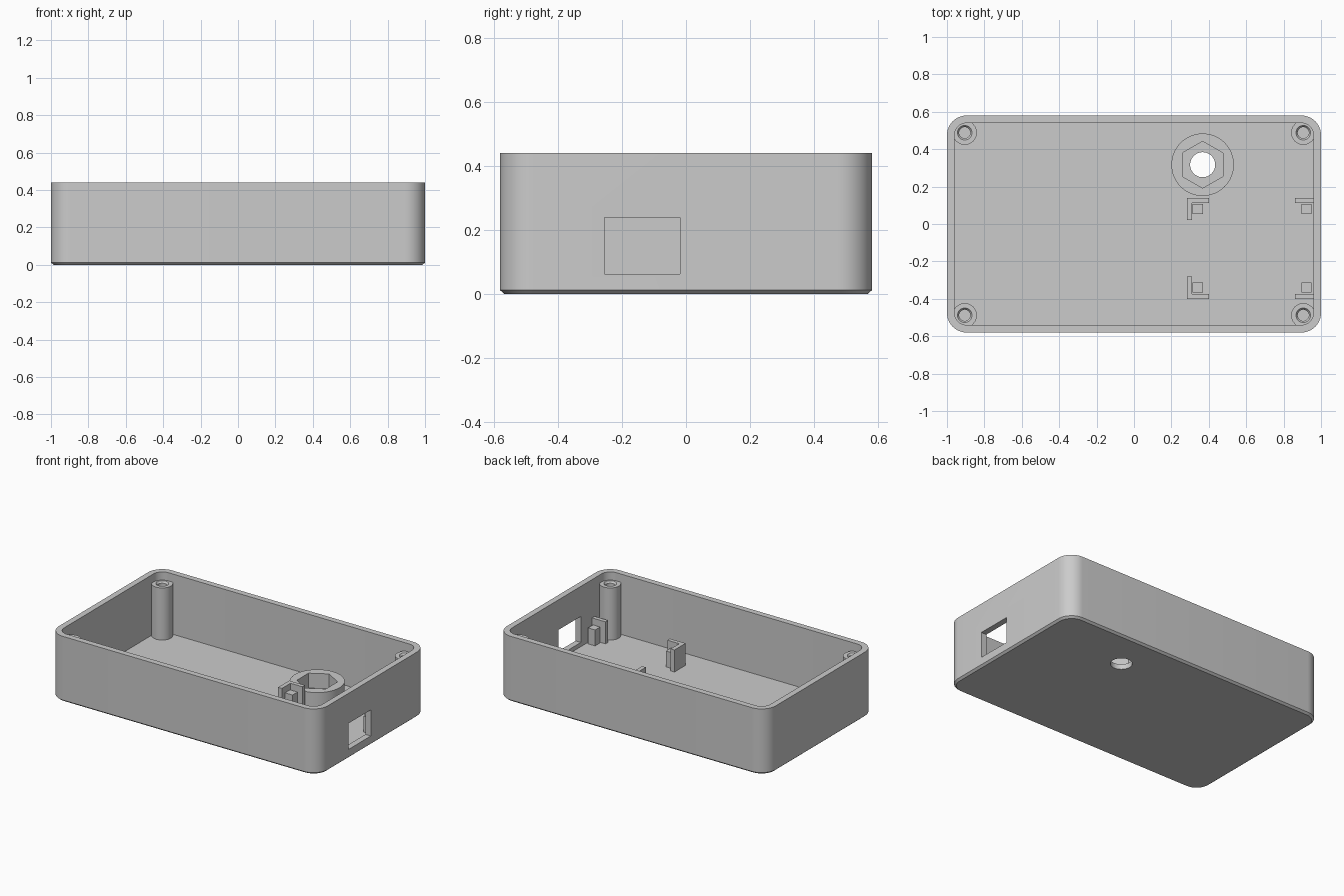
import bpy, bmesh
from math import cos, sin, pi, radians

cube = bpy.data.objects.get("Cube")
if cube:
    bpy.data.objects.remove(cube, do_unlink=True)

HALF_X, HALF_Y, HEIGHT = 1.0, 0.58, 0.44
WALL, FLOOR, CORNER = 0.04, 0.035, 0.105

grey = bpy.data.materials.new("plain grey")
grey.use_nodes = True
colour = (0.6, 0.6, 0.6, 1)
grey.diffuse_color = colour
grey.node_tree.nodes["Principled BSDF"].inputs["Base Color"].default_value = colour


def circle(x, y, r, z, n=48, turn=0):
    return [(x + r * cos(turn + 2 * pi * i / n), y + r * sin(turn + 2 * pi * i / n), z)
            for i in range(n)]


def rounded_rect(inset, z, steps=12):
    """Outline of the case, moved inwards by inset."""
    r = CORNER - inset
    points = []
    for q, (sx, sy) in enumerate([(1, 1), (-1, 1), (-1, -1), (1, -1)]):
        for i in range(steps + 1):
            a = (q + i / steps) * pi / 2
            points.append((sx * (HALF_X - CORNER) + r * cos(a),
                           sy * (HALF_Y - CORNER) + r * sin(a), z))
    return points


def loft(name, loops):
    """Closed solid skinned over loops with equal point counts."""
    bm = bmesh.new()
    rings = [[bm.verts.new(p) for p in loop] for loop in loops]
    for a, b in zip(rings, rings[1:]):
        for i in range(len(a)):
            j = (i + 1) % len(a)
            bm.faces.new((a[i], a[j], b[j], b[i]))
    bm.faces.new(rings[0][::-1])
    bm.faces.new(rings[-1])
    bmesh.ops.recalc_face_normals(bm, faces=bm.faces)
    mesh = bpy.data.meshes.new(name)
    bm.to_mesh(mesh)
    bm.free()
    mesh.materials.append(grey)
    obj = bpy.data.objects.new(name, mesh)
    bpy.context.collection.objects.link(obj)
    return obj


def box(name, x0, x1, y0, y1, z0, z1):
    return loft(name, [[(x0, y0, z), (x1, y0, z), (x1, y1, z), (x0, y1, z)] for z in (z0, z1)])


def cut(obj, cutter):
    """Subtract cutter from obj, then discard the cutter."""
    cutter.hide_render = True
    mod = obj.modifiers.new("cut", 'BOOLEAN')
    mod.operation, mod.solver, mod.object = 'DIFFERENCE', 'EXACT', cutter
    bpy.context.view_layer.update()
    graph = bpy.context.evaluated_depsgraph_get()
    mesh = bpy.data.meshes.new_from_object(obj.evaluated_get(graph))
    obj.modifiers.clear()
    obj.data = mesh
    bpy.data.objects.remove(cutter, do_unlink=True)


def smooth(obj):
    bpy.ops.object.select_all(action='DESELECT')
    obj.select_set(True)
    bpy.context.view_layer.objects.active = obj
    bpy.ops.object.shade_smooth_by_angle(angle=radians(30))


# Open tray with a chamfered bottom edge
case = loft("case_shell", [
    rounded_rect(0.014, 0), rounded_rect(0, 0.012), rounded_rect(0, HEIGHT),
    rounded_rect(WALL, HEIGHT), rounded_rect(WALL, FLOOR)])

# Side port and round floor hole
NUT_X, NUT_Y = 0.367, 0.317
cut(case, box("port_cutter", 0.9, 1.1, -0.255, -0.018, 0.063, 0.238))
cut(case, loft("hole_cutter", [circle(NUT_X, NUT_Y, 0.067, z) for z in (-0.1, 0.1)]))
smooth(case)

# Nut holder: round boss with a hexagonal pocket
boss = loft("nut_boss", [circle(NUT_X, NUT_Y, 0.167, z, 64) for z in (FLOOR - 0.005, 0.135)])
cut(boss, loft("hex_cutter", [circle(NUT_X, NUT_Y, 0.125, z, 6, pi / 2) for z in (-0.1, 0.3)]))
smooth(boss)

# Corner screw posts with countersunk blind holes
POST_TOP = 0.385
for side, sx in (("left", 1), ("right", -1)):
    for end, sy in (("front", -1), ("back", 1)):
        profile = [(0.065, FLOOR - 0.005), (0.065, POST_TOP), (0.039, POST_TOP),
                   (0.03, POST_TOP - 0.012), (0.03, 0.12)]
        smooth(loft(f"screw_post_{end}_{side}",
                    [circle(sx * 0.905, sy * 0.488, r, z, 32) for r, z in profile]))

# Board holders, mirrored about the middle of the board
MID_Y, BASE = -0.13, FLOOR - 0.005
for end, s in (("back", 1), ("front", -1)):
    def holder(name, x0, x1, d0, d1, top):
        y0, y1 = sorted((MID_Y + s * d0, MID_Y + s * d1))
        box(f"{name}_{end}", x0, x1, y0, y1, BASE, top)

    # L-shaped corner guide
    a, b, c, d = 0.283, 0.311, 0.40, 0.27
    y_in, y_end = d - 0.027, d - 0.118
    outline = [(a, d), (c, d), (c, y_in), (b, y_in), (b, y_end), (a, y_end)]
    loft(f"corner_guide_{end}",
         [[(x, MID_Y + s * y, z) for x, y in outline] for z in (BASE, 0.183)])
    holder("edge_guide", 0.86, 0.962, y_in, d, 0.183)
    holder("inner_support", 0.313, 0.368, 0.183, 0.236, 0.142)
    holder("outer_support", 0.895, 0.948, 0.183, 0.236, 0.142)
